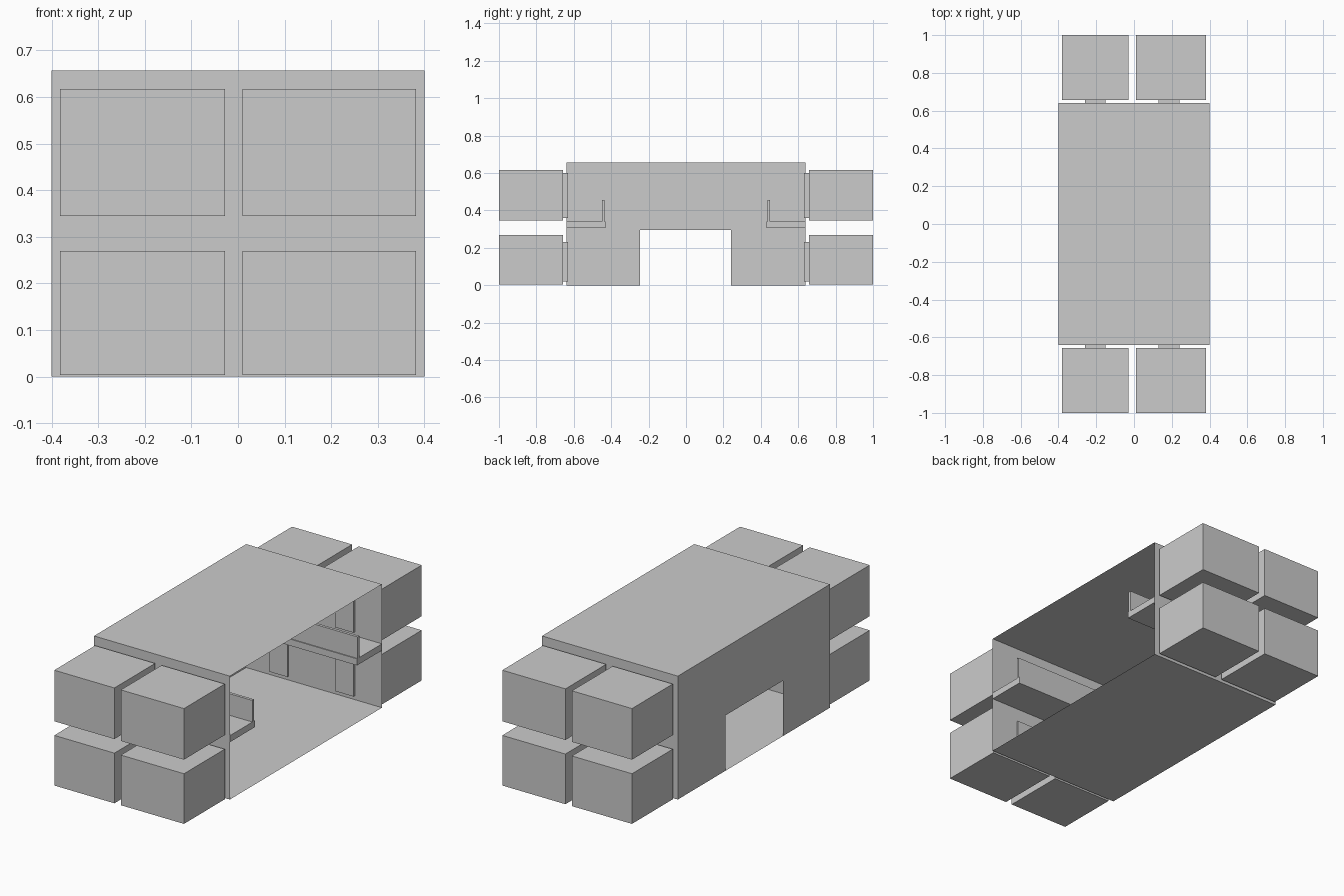
import bpy

if "Cube" in bpy.data.objects:
    bpy.data.objects.remove(bpy.data.objects["Cube"])

def mesh(name, verts, faces):
    me = bpy.data.meshes.new(name)
    me.from_pydata(verts, [], faces)
    ob = bpy.data.objects.new(name, me)
    bpy.context.collection.objects.link(ob)
    return ob

def box(name, x, y, z):
    y = sorted(y)
    v = [(a, b, c) for a in x for b in y for c in z]
    return mesh(name, v, [(0, 1, 3, 2), (4, 6, 7, 5), (0, 4, 5, 1),
                          (2, 3, 7, 6), (0, 2, 6, 4), (1, 5, 7, 3)])

X, Y, Z = 0.40, 0.64, 0.657

# Thin sheet housing, open on the right side
mesh("roof_panel", [(-X, -Y, Z), (X, -Y, Z), (X, Y, Z), (-X, Y, Z)], [(0, 1, 2, 3)])
mesh("floor_panel", [(-X, -Y, 0), (X, -Y, 0), (X, Y, 0), (-X, Y, 0)], [(3, 2, 1, 0)])

# Left panel with the access notch
profile = [(-Y, 0), (-Y, Z), (Y, Z), (Y, 0), (0.24, 0), (0.24, 0.295), (-0.245, 0.295), (-0.245, 0)]
mesh("left_panel", [(-X, y, z) for y, z in profile], [tuple(range(8))])

for s, end in ((-1, "front"), (1, "back")):
    # End wall
    mesh(end + "_wall", [(-X, s * Y, 0), (X, s * Y, 0), (X, s * Y, Z), (-X, s * Y, Z)],
         [(0, 1, 2, 3) if s < 0 else (3, 2, 1, 0)])

    # Inner shelf with an upright lip
    box(end + "_shelf", (-X, X), (s * 0.43, s * Y), (0.305, 0.34))
    box(end + "_shelf_lip", (-X, X), (s * 0.435, s * 0.45), (0.34, 0.455))

    # Four blocks and their connectors through the wall
    for row, z, cz in (("lower", (0.003, 0.27), (0.02, 0.23)),
                       ("upper", (0.345, 0.617), (0.36, 0.6))):
        for side, x, cx in (("left", (-0.382, -0.028), (-0.26, -0.15)),
                            ("right", (0.01, 0.382), (0.13, 0.24))):
            label = f"{end}_{row}_{side}"
            box(label + "_block", x, (s * 0.657, s * 1.0), z)
            box(label + "_connector", cx, (s * 0.63, s * 0.657), cz)
